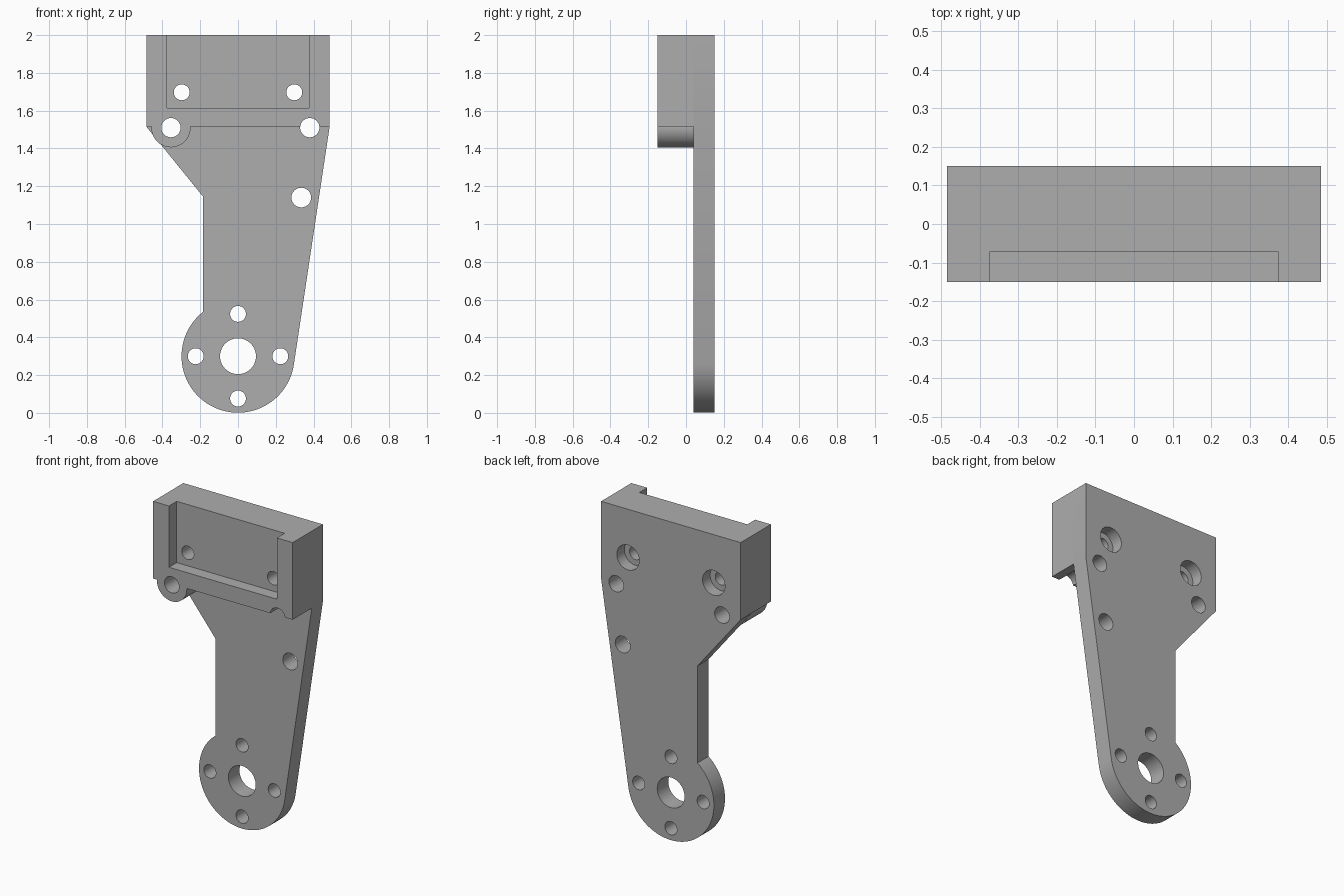
import bpy, bmesh, math

cube = bpy.data.objects.get("Cube")
if cube:
    bpy.data.objects.remove(cube, do_unlink=True)

grey = bpy.data.materials.new("plain grey")
grey.use_nodes = True
colour = (0.42, 0.42, 0.42, 1)
grey.diffuse_color = colour
grey.node_tree.nodes["Principled BSDF"].inputs["Base Color"].default_value = colour

FRONT, BACK, STEP = -0.15, 0.15, 0.04
HALF, SHELF, TOP = 0.485, 1.515, 2.0


def prism(name, outline, y0, y1):
    """Extrude an x/z outline from y0 to y1."""
    bm = bmesh.new()
    face = bm.faces.new([bm.verts.new((x, y0, z)) for x, z in outline])
    out = bmesh.ops.extrude_face_region(bm, geom=[face])["geom"]
    verts = [v for v in out if isinstance(v, bmesh.types.BMVert)]
    bmesh.ops.translate(bm, verts=verts, vec=(0, y1 - y0, 0))
    bmesh.ops.recalc_face_normals(bm, faces=bm.faces)
    mesh = bpy.data.meshes.new(name)
    bm.to_mesh(mesh)
    bm.free()
    mesh.materials.append(grey)
    obj = bpy.data.objects.new(name, mesh)
    bpy.context.collection.objects.link(obj)
    return obj


def arc(x, z, r, start, end, n):
    angles = [math.radians(start + (end - start) * i / n) for i in range(n + 1)]
    return [(x + r * math.cos(a), z + r * math.sin(a)) for a in angles]


def disc(name, x, z, r, y0, y1):
    return prism(name, arc(x, z, r, 0, 360, 48)[:-1], y0, y1)


def box(name, x, z0, z1, y0, y1):
    return prism(name, [(-x, z0), (x, z0), (x, z1), (-x, z1)], y0, y1)


def combine(target, tool, operation):
    mod = target.modifiers.new("shape", "BOOLEAN")
    mod.operation, mod.solver, mod.object = operation, "EXACT", tool
    bpy.context.view_layer.objects.active = target
    bpy.ops.object.modifier_apply(modifier=mod.name)
    bpy.data.objects.remove(tool, do_unlink=True)


# Arm plate: round hub at the bottom, tapered right edge, stepped left edge
outline = arc(0, 0.3, 0.299, 128.2, 351.5, 64)
outline += [(HALF, SHELF), (HALF, TOP), (-HALF, TOP), (-HALF, SHELF), (-0.185, 1.145)]
bracket = prism("mounting_bracket", outline, STEP, BACK)

# Head block and round boss under it
combine(bracket, box("head_block", HALF, SHELF, TOP, FRONT, STEP), "UNION")
combine(bracket, disc("boss", -0.355, 1.51, 0.104, FRONT, STEP), "UNION")

# Open pocket in the front of the head
combine(bracket, box("pocket", 0.375, 1.615, TOP + 0.1, FRONT - 0.1, -0.073), "DIFFERENCE")

# Through holes: hub bore, hub bolts, arm holes, pocket screws
holes = [(0, 0.3, 0.095), (-0.355, 1.51, 0.051), (0.38, 1.51, 0.051), (0.335, 1.14, 0.052)]
holes += [(0.224 * dx, 0.3 + 0.224 * dz, 0.042) for dx, dz in ((1, 0), (-1, 0), (0, 1), (0, -1))]
holes += [(side * 0.298, 1.697, 0.042) for side in (-1, 1)]
for x, z, r in holes:
    combine(bracket, disc("hole", x, z, r, FRONT - 0.1, BACK + 0.1), "DIFFERENCE")

# Counterbores on the back of the pocket screws
for side in (-1, 1):
    combine(bracket, disc("counterbore", side * 0.298, 1.697, 0.078, 0.075, BACK + 0.1), "DIFFERENCE")

# Merge leftover flat seams and smooth the curved walls
bm = bmesh.new()
bm.from_mesh(bracket.data)
bmesh.ops.remove_doubles(bm, verts=bm.verts, dist=0.0001)
bmesh.ops.dissolve_limit(bm, angle_limit=math.radians(0.5), verts=bm.verts, edges=bm.edges)
bm.to_mesh(bracket.data)
bm.free()
bpy.ops.object.select_all(action="DESELECT")
bracket.select_set(True)
bpy.context.view_layer.objects.active = bracket
bpy.ops.object.shade_smooth_by_angle(angle=math.radians(30))
